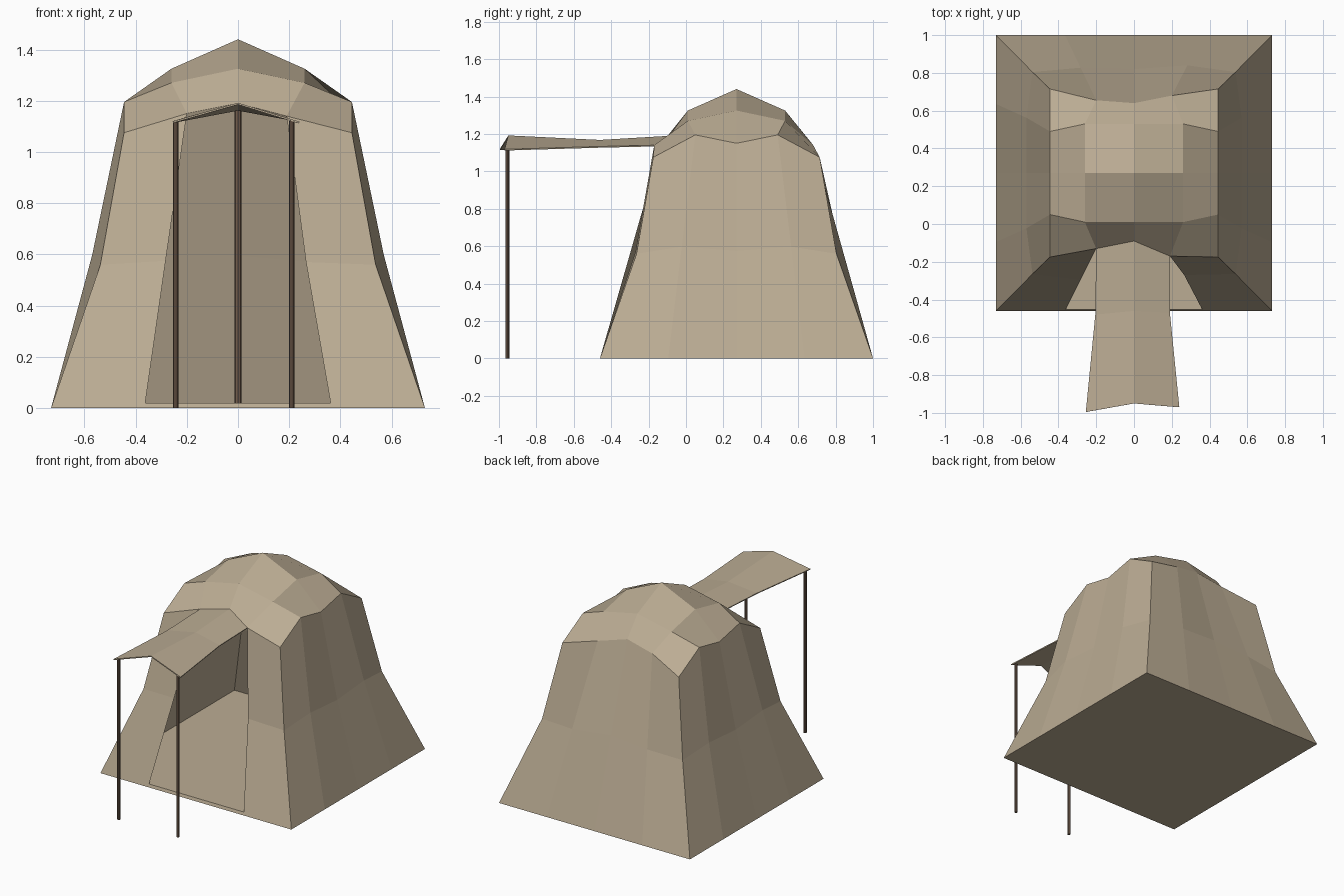
import bpy, bmesh, math
from mathutils import Vector

if "Cube" in bpy.data.objects:
    bpy.data.objects.remove(bpy.data.objects["Cube"])


def material(name, rgb):
    m = bpy.data.materials.new(name)
    m.diffuse_color = (*rgb, 1)
    m.use_nodes = True
    m.node_tree.nodes["Principled BSDF"].inputs["Base Color"].default_value = m.diffuse_color
    return m


canvas = material("tan canvas", (0.50, 0.415, 0.295))
wood = material("brown wood", (0.17, 0.11, 0.075))


def mesh_object(name, verts, faces, mat):
    me = bpy.data.meshes.new(name)
    me.from_pydata([tuple(v) for v in verts], [], faces)
    me.materials.append(mat)
    ob = bpy.data.objects.new(name, me)
    bpy.context.collection.objects.link(ob)
    return ob


def sheet(name, rows, mat, skip=()):
    """Quad grid from equally long rows of points; skip leaves out columns."""
    n = len(rows[0])
    verts = [p for r in rows for p in r]
    faces = [(r * n + c, r * n + c + 1, (r + 1) * n + c + 1, (r + 1) * n + c)
             for r in range(len(rows) - 1) for c in range(n - 1) if c not in skip]
    return mesh_object(name, verts, faces, mat)


CY = 0.27  # centre of the tent in y

# Domed roof: 5 x 5 grid, lifted in the middle, drooping at the corners
front = [(-.445, -.175, 1.075), (-.2, -.13, 1.15), (0, -.09, 1.19),
         (.19, -.17, 1.14), (.445, -.175, 1.075)]
row1 = [(-.445, .05, 1.195), (-.26, .01, 1.27), (0, .01, 1.325),
        (.26, .01, 1.27), (.445, .05, 1.195)]
row2 = [(-.445, CY, 1.15), (-.26, CY, 1.325), (0, CY, 1.44),
        (.26, CY, 1.325), (.445, CY, 1.15)]
row3 = [(x, 2 * CY - y, z) for x, y, z in row1]
back = [(-.445, .715, 1.075), (-.2, .655, 1.15), (0, .64, 1.19),
        (.2, .68, 1.14), (.445, .715, 1.075)]
grid = [front, row1, row2, row3, back]
sheet("roof", grid, canvas)

# Walls: follow the eave round the tent down to a square base, door left open
ring = ([(0, c) for c in range(4)] + [(r, 4) for r in range(4)]
        + [(4, c) for c in range(4, 0, -1)] + [(r, 0) for r in range(4, -1, -1)])
base, mid, top = [], [], []
for r, c in ring:
    t = Vector(grid[r][c])
    b = Vector((-.73 + .365 * c, -.46 + .365 * r, 0))
    m = (t + b) / 2
    sx = (c == 4) - (c == 0)
    sy = (r == 4) - (r == 0)
    if sx and sy:                       # corners pinch inward
        m += Vector((-.05 * sx, -.053 * sy, .022))
    else:
        m.x -= .018 * sx
        if (r, c) == (0, 3):
            m += Vector((-.012, .045, 0))
    base.append(b)
    mid.append(m)
    top.append(t)
sheet("walls", [base, mid, top], canvas, skip=(1, 2))

# Groundsheet: thin tapered slab
bpy.ops.mesh.primitive_cube_add(size=1, location=(0, CY, .01))
floor = bpy.context.object
floor.name = "groundsheet"
floor.data.materials.append(canvas)
for v in floor.data.vertices:
    k = 1.46 if v.co.z < 0 else 1.446
    v.co = (v.co.x * k, v.co.y * k, v.co.z * .02)

# Awning over the doorway
awning = sheet("awning", [
    [(-.255, -.995, 1.12), (0, -.95, 1.192), (.24, -.97, 1.118)],
    [(-.205, -.48, 1.135), (0, -.46, 1.168), (.19, -.47, 1.133)],
    front[1:4]], canvas)
mod = awning.modifiers.new("thickness", 'SOLIDIFY')
mod.thickness = .007
mod.offset = -1


# Poles
def pole(name, x, y, z_top, radius):
    bpy.ops.mesh.primitive_cylinder_add(vertices=8, radius=radius, depth=z_top,
                                        location=(x, y, z_top / 2))
    ob = bpy.context.object
    ob.name = name
    ob.data.materials.append(wood)


pole("awning_pole_left", -.243, -.955, 1.118, .01)
pole("awning_pole_right", .21, -.955, 1.12, .01)
pole("centre_pole", 0, CY, 1.43, .013)
